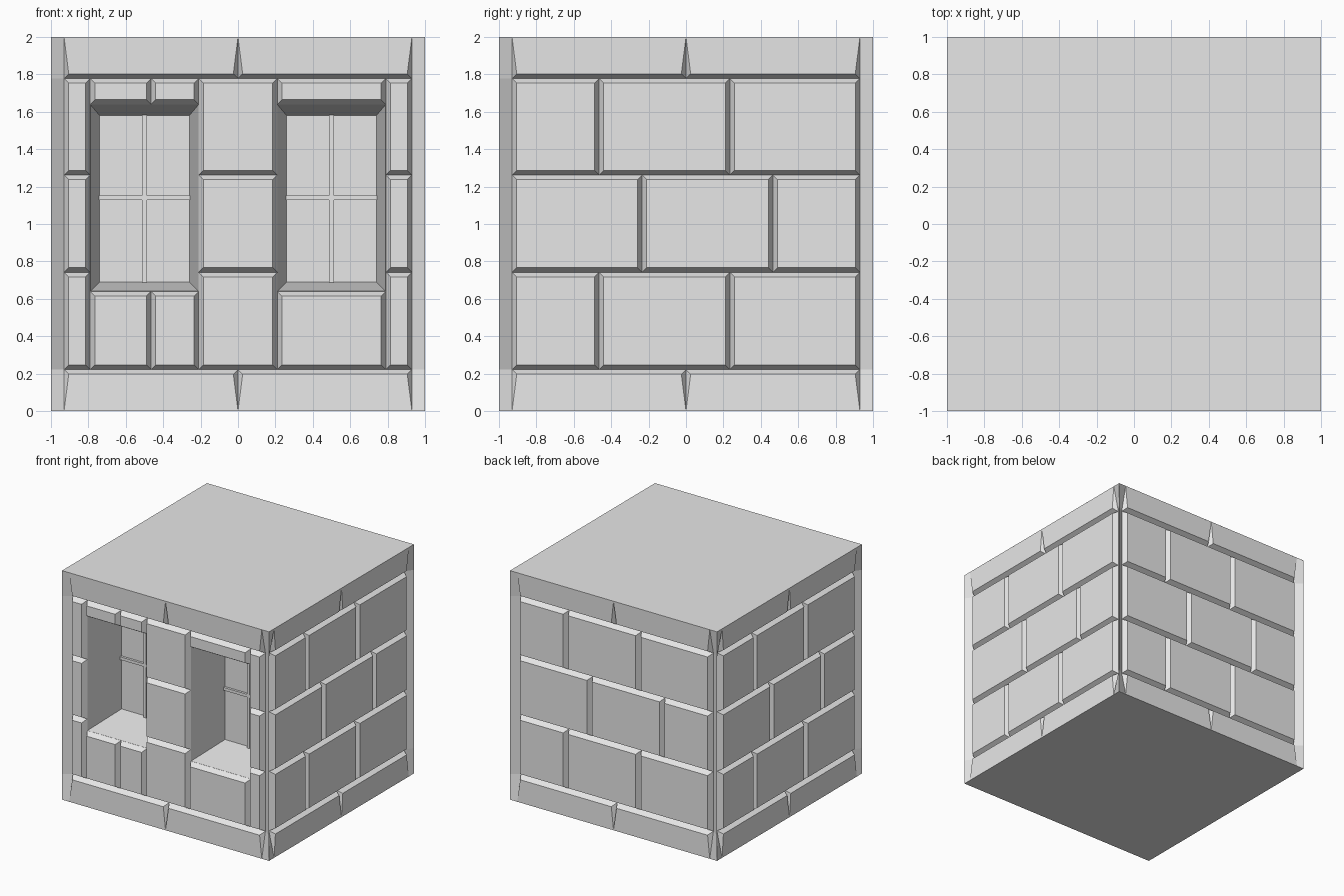
import bpy, bmesh, math
from mathutils import Matrix

if "Cube" in bpy.data.objects:
    bpy.data.objects.remove(bpy.data.objects["Cube"], do_unlink=True)

GROOVE = 0.05    # depth of the mortar grooves
FACE = 0.005     # depth of the brick faces
BEVEL = 0.025    # width of the brick chamfer
END = 0.93       # where the courses stop beside the corner posts
ROWS = [0.222, 0.742, 1.262, 1.778]

stone = bpy.data.materials.new("grey_stone")
stone.use_nodes = True
stone.diffuse_color = (0.8, 0.8, 0.8, 1)
stone.node_tree.nodes["Principled BSDF"].inputs["Base Color"].default_value = (0.8, 0.8, 0.8, 1)


def finish(name, bm):
    bmesh.ops.dissolve_limit(bm, angle_limit=0.01, verts=bm.verts[:], edges=bm.edges[:])
    bmesh.ops.recalc_face_normals(bm, faces=bm.faces[:])
    mesh = bpy.data.meshes.new(name)
    bm.to_mesh(mesh)
    bm.free()
    mesh.materials.append(stone)
    obj = bpy.data.objects.new(name, mesh)
    bpy.context.collection.objects.link(obj)
    return obj


def hull(bm, points):
    verts = [bm.verts.new(p) for p in points]
    bmesh.ops.convex_hull(bm, input=verts)


def rect(u0, u1, z0, z1, depth, inset=0.0):
    """Four corners of a rectangle lying at a depth behind the front plane."""
    return [(u, depth - 1, z) for u in (u0 + inset, u1 - inset)
            for z in (z0 + inset, z1 - inset)]


def box(bm, x0, x1, y0, y1, z0, z1):
    hull(bm, [(x, y, z) for x in (x0, x1) for y in (y0, y1) for z in (z0, z1)])


def brick(bm, u0, u1, z0, z1):
    hull(bm, rect(u0, u1, z0, z1, GROOVE) + rect(u0, u1, z0, z1, FACE, BEVEL))


def edge_band(bm, u0, u1, top):
    """Half of the top or bottom course, its end grooves tapering to the edge."""
    points = []
    for u, side in ((u0, 1), (u1, -1)):
        points += [(u, -1, 2), (u, GROOVE - 1, 2), (u, GROOVE - 1, ROWS[-1]),
                   (u + side * BEVEL, FACE - 1, ROWS[-1] + BEVEL)]
    hull(bm, [(x, y, z if top else 2 - z) for x, y, z in points])


def build_wall(name, bricks, quarter_turns):
    bm = bmesh.new()
    for b in bricks:
        brick(bm, *b)
    for top in (True, False):
        edge_band(bm, -END, 0, top)
        edge_band(bm, 0, END, top)
    bmesh.ops.rotate(bm, verts=bm.verts[:],
                     matrix=Matrix.Rotation(quarter_turns * math.pi / 2, 3, 'Z'))
    return finish(name, bm)


# Plain walls: three staggered courses
plain = []
for row in range(3):
    joints = [-END, -0.235, 0.465, END] if row == 1 else [-END, -0.465, 0.235, END]
    plain += [(a, b, ROWS[row], ROWS[row + 1]) for a, b in zip(joints, joints[1:])]
for turns, name in ((1, "left_wall"), (2, "back_wall"), (3, "right_wall")):
    build_wall(name, plain, turns)

# Front wall: three brick columns, with bricks above and below each window
SILL, HEAD = 0.64, 1.64
front = [(a, b, ROWS[r], ROWS[r + 1])
         for a, b in ((-END, -0.79), (-0.21, 0.21), (0.79, END)) for r in range(3)]
for a, b in ((-0.79, -0.465), (-0.465, -0.21), (0.21, 0.79)):
    front += [(a, b, ROWS[0], SILL), (a, b, HEAD, ROWS[3])]
build_wall("front_wall", front, 0)

# Inner block with two splayed window recesses
bm = bmesh.new()
inner = 1 - GROOVE
box(bm, -inner, inner, -inner, inner, 0.004, 1.996)
core = finish("inner_block", bm)
bm = bmesh.new()
for x in (-0.5, 0.5):
    hull(bm, rect(x - 0.295, x + 0.295, SILL - 0.005, HEAD + 0.005, 0)
         + rect(x - 0.24, x + 0.24, 0.69, 1.58, 0.45))
cutter = finish("window_cutter", bm)
cutter.hide_render = True
cut = core.modifiers.new("windows", 'BOOLEAN')
cut.operation, cut.solver, cut.object = 'DIFFERENCE', 'EXACT', cutter
bpy.context.view_layer.update()
cut_mesh = bpy.data.meshes.new_from_object(
    core.evaluated_get(bpy.context.evaluated_depsgraph_get()))
core.modifiers.clear()
core.data = cut_mesh
bpy.data.objects.remove(cutter, do_unlink=True)

# Window bars
for x, name in ((-0.5, "right_window_bars"), (0.5, "left_window_bars")):
    bm = bmesh.new()
    box(bm, x - 0.0125, x + 0.0125, -0.575, -0.54, 0.685, 1.585)
    box(bm, x - 0.245, x + 0.245, -0.57, -0.54, 1.127, 1.153)
    finish(name, bm)

# Corner posts: fins that narrow between the end courses
for turns in range(4):
    bm = bmesh.new()
    rings = []
    for z, d in ((0, 0), (ROWS[0], GROOVE), (ROWS[-1], GROOVE), (2, 0)):
        section = [(1, -1), (1 - d, -END), (0.9, -0.9), (END, d - 1)]
        rings.append([bm.verts.new((x, y, z)) for x, y in section])
    for low, high in zip(rings, rings[1:]):
        for i in range(4):
            j = (i + 1) % 4
            bm.faces.new((low[i], low[j], high[j], high[i]))
    bmesh.ops.rotate(bm, verts=bm.verts[:],
                     matrix=Matrix.Rotation(turns * math.pi / 2, 3, 'Z'))
    finish("corner_post_%d" % (turns + 1), bm)

# Flat caps closing the top and bottom
for name, z in (("top_cap", 1.997), ("bottom_cap", 0.0)):
    bm = bmesh.new()
    box(bm, -1, 1, -1, 1, z, z + 0.003)
    finish(name, bm)
